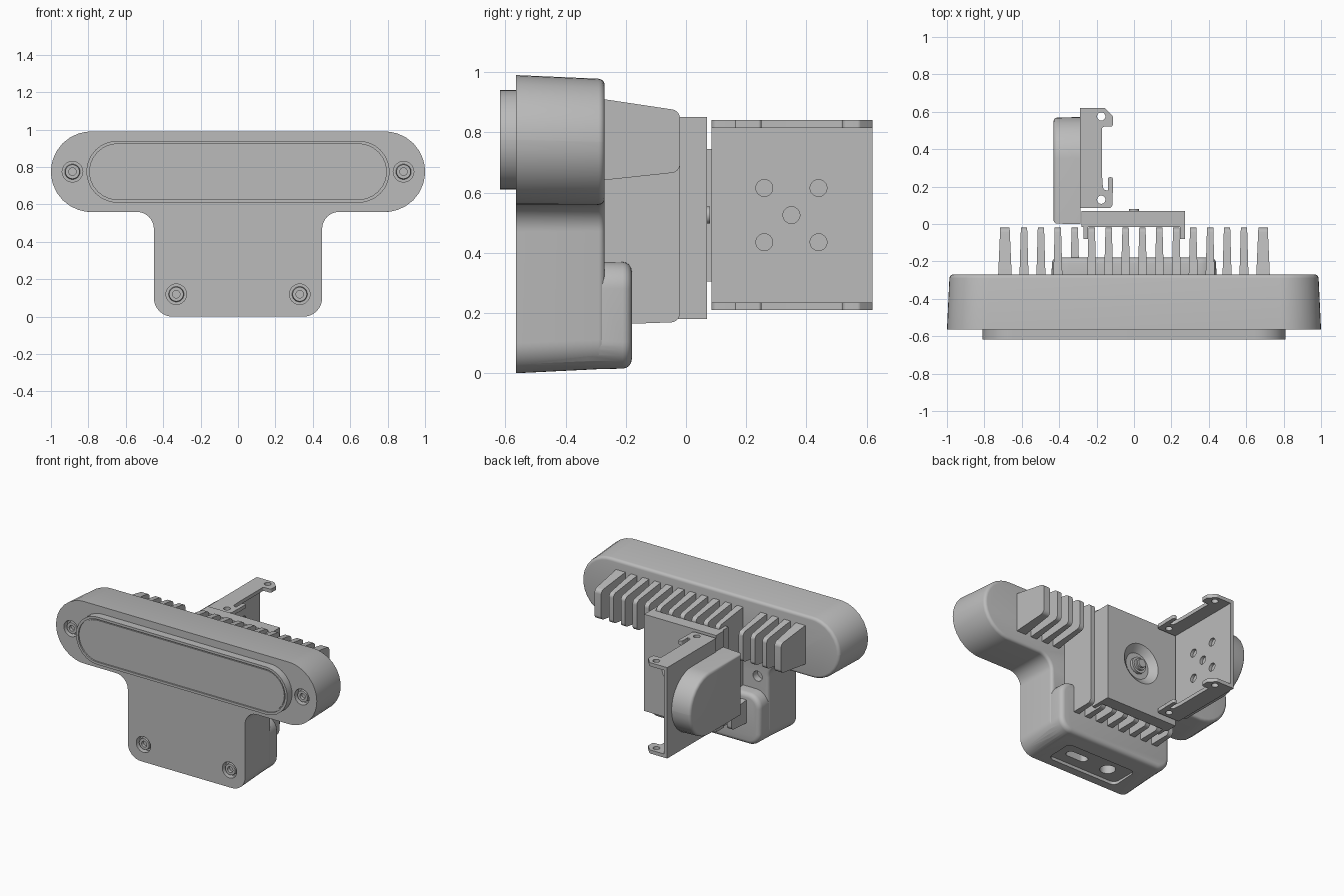
import bpy, bmesh, math
from mathutils import Vector

if "Cube" in bpy.data.objects:
    bpy.data.objects.remove(bpy.data.objects["Cube"])

grey = bpy.data.materials.new("plain_grey")
grey.use_nodes = True
grey.diffuse_color = (0.5, 0.5, 0.5, 1)
grey.node_tree.nodes["Principled BSDF"].inputs["Base Color"].default_value = (0.5, 0.5, 0.5, 1)

AXES = {"x": lambda a, b, d: (d, a, b),
        "y": lambda a, b, d: (a, d, b),
        "z": lambda a, b, d: (a, b, d)}


def rounded(points, steps=8):
    """Outline from (a, b, radius) corners."""
    out = []
    n = len(points)
    for i, (a, b, r) in enumerate(points):
        p = Vector((a, b))
        if r == 0:
            out.append(p)
            continue
        u = (Vector(points[i - 1][:2]) - p).normalized()
        v = (Vector(points[(i + 1) % n][:2]) - p).normalized()
        half = u.angle(v) / 2
        t = r / math.tan(half)
        c = p + (u + v).normalized() * r / math.sin(half)
        s, e = p + u * t - c, p + v * t - c
        out += [c + s.lerp(e, k / steps).normalized() * r for k in range(steps + 1)]
    return out


def rect(a0, a1, b0, b1, r=0.0):
    return [(a0, b0, r), (a1, b0, r), (a1, b1, r), (a0, b1, r)]


def prism(name, points, axis, d0, d1, taper=(1, 1), centre=(0, 0), bevel=0.0):
    """Extrude an outline from d0 to d1, with draft and a rounded d1 edge."""
    bm = bmesh.new()
    outline = rounded(points)
    ends = []
    for d, (sa, sb) in ((d0, (1, 1)), (d1, taper)):
        ends.append([bm.verts.new(AXES[axis](centre[0] + (p.x - centre[0]) * sa,
                                             centre[1] + (p.y - centre[1]) * sb, d))
                     for p in outline])
    n = len(outline)
    bm.faces.new(ends[0])
    cap = bm.faces.new(ends[1])
    for i in range(n):
        j = (i + 1) % n
        bm.faces.new((ends[0][i], ends[0][j], ends[1][j], ends[1][i]))
    bmesh.ops.remove_doubles(bm, verts=bm.verts, dist=0.0005)
    if bevel:
        bmesh.ops.bevel(bm, geom=list(cap.edges), offset=bevel, segments=4,
                        profile=0.5, affect="EDGES", clamp_overlap=True)
    bmesh.ops.recalc_face_normals(bm, faces=bm.faces)
    mesh = bpy.data.meshes.new(name)
    bm.to_mesh(mesh)
    bm.free()
    mesh.materials.append(grey)
    obj = bpy.data.objects.new(name, mesh)
    bpy.context.collection.objects.link(obj)
    return obj


def disc(name, a, b, r, axis, d0, d1, taper=(1, 1)):
    return prism(name, rect(a - r, a + r, b - r, b + r, r), axis, d0, d1, taper, (a, b))


def combine(obj, others, operation="DIFFERENCE"):
    """Apply booleans and remove the helper objects."""
    for o in others:
        m = obj.modifiers.new("bool", "BOOLEAN")
        m.operation, m.object, m.solver = operation, o, "EXACT"
    bpy.context.view_layer.update()
    mesh = bpy.data.meshes.new_from_object(
        obj.evaluated_get(bpy.context.evaluated_depsgraph_get()))
    obj.modifiers.clear()
    obj.data = mesh
    for o in others:
        bpy.data.objects.remove(o)


# T-shaped housing: wide pill on top of a narrower body
FRONT, BACK, STEP = -0.565, -0.27, -0.18
outline = [(-0.45, 0, 0.1), (0.45, 0, 0.1), (0.45, 0.56, 0.09), (1, 0.56, 0.214),
           (1, 0.99, 0.214), (-1, 0.99, 0.214), (-1, 0.56, 0.214), (-0.45, 0.56, 0.09)]
housing = prism("housing", outline, "y", FRONT, BACK, (0.986, 0.972), (0, 0.52), 0.02)
step = prism("lower_step", rect(-0.443, 0.443, 0.012, 0.372, 0.09), "y", -0.4, STEP,
             (0.99, 0.98), (0, 0.2), 0.03)
combine(housing, [step], "UNION")

# Screw wells, connector panel with two ports, rear screw hole
screws = [(sx * x, z) for sx in (-1, 1) for x, z in ((0.885, 0.775), (0.33, 0.12))]
cutters = [disc("cut", x, z, 0.055, "y", FRONT - 0.05, FRONT + 0.04) for x, z in screws]
cutters += [prism("cut", rect(-0.27, 0.27, -0.51, -0.31, 0.04), "z", -0.05, 0.024),
            prism("cut", rect(0.04, 0.2, -0.44, -0.38, 0.029), "z", -0.05, 0.08),
            disc("cut", -0.13, -0.41, 0.05, "z", -0.05, 0.08),
            disc("cut", -0.36, 0.46, 0.035, "y", BACK - 0.05, BACK + 0.05)]
combine(housing, cutters)

for x, z in screws:
    head = disc("screw", x, z, 0.042, "y", FRONT + 0.05, FRONT + 0.008, (0.9, 0.9))
    combine(head, [disc("cut", x, z, 0.02, "y", FRONT - 0.02, FRONT + 0.03)])

# Raised front window with a thin rim
window = prism("front_window", rect(-0.81, 0.81, 0.61, 0.94, 0.164), "y", FRONT + 0.02, -0.618)
combine(window, [prism("cut", rect(-0.793, 0.793, 0.627, 0.923, 0.147), "y", -0.64, -0.608)])
prism("window_pane", rect(-0.785, 0.785, 0.635, 0.915, 0.139), "y", FRONT, -0.614)


# Cooling fins: tall in the middle, short on the sides, thicker at the ends
def fin(x, half, low, top=0.0):
    slope = 0.03 if low > 0.5 else 0.01
    high = top or 0.872
    profile = [(-0.3, low - slope, 0), (-0.02, low, 0.03),
               (-0.02, high, 0.03), (-0.3, high + 0.042, 0)]
    obj = prism("cooling_fin", profile, "x", x - half, x + half)
    for v in obj.data.vertices:
        v.co.x = x + (v.co.x - x) * (1 - 1.2 * (v.co.y + 0.27))


for side in (-1, 1):
    for i in range(8):
        x = side * (0.045 + 0.0905 * i)
        if i == 7:
            fin(side * 0.69, 0.036, 0.668)
        elif i > 3:
            fin(x, 0.024, 0.668)
        elif i == 3 and side < 0:
            fin(x, 0.024, 0.17, 0.3)
        else:
            fin(x, 0.024, 0.17)

# Square mounting box with front-facing side lips and a hub recess
MID = 0.525
box = prism("mount_box", rect(-0.28, 0.272, 0.18, 0.85), "y", -0.015, 0.07)
combine(box, [disc("cut", 0, MID, 0.09, "y", 0.03, 0.09, (1.8, 1.8))])
for x0, x1 in ((-0.27, -0.245), (0.247, 0.272)):
    prism("mount_lip", rect(x0, x1, 0.18, 0.85), "y", -0.08, 0)
for r, end in ((0.055, 0.05), (0.04, 0.065), (0.028, 0.08)):
    disc("hub_shaft", 0, MID, r, "y", 0.01, end)

# Side arm with a round end
arm = [(0, 0.305, 0), (0.572, 0.305, 0.219), (0.572, 0.745, 0.219), (0, 0.745, 0)]
prism("side_arm", arm, "x", -0.285, -0.43, (0.99, 0.98), (0.2, MID), 0.02)

# U-shaped sheet bracket: drilled plate with two eared flanges
plate = prism("bracket_plate", rect(0.085, 0.62, 0.21, 0.84), "x", -0.29, -0.265)
combine(plate, [disc("cut", 0.35 + dy, MID + dz, 0.028, "x", -0.3, -0.25)
                for dy, dz in ((0, 0), (-0.09, -0.09), (-0.09, 0.09), (0.09, -0.09), (0.09, 0.09))])
ears = [(-0.29, 0.085, 0), (-0.115, 0.085, 0.02), (-0.115, 0.18, 0.02), (-0.165, 0.18, 0.02),
        (-0.165, 0.25, 0.01), (-0.17, 0.25, 0), (-0.17, 0.52, 0.01), (-0.112, 0.52, 0.015),
        (-0.112, 0.575, 0.015), (-0.155, 0.62, 0.015), (-0.29, 0.62, 0)]
ears[4:6] = [(-0.17, 0.25, 0.02)]
for z in (0.21, 0.815):
    flange = prism("bracket_flange", ears, "z", z, z + 0.025)
    combine(flange, [disc("cut", -0.175, y, 0.022, "z", z - 0.05, z + 0.07)
                     for y in (0.13, 0.575)])
    prism("flange_tab", rect(-0.14, -0.113, 0.16, 0.25, 0.01), "z", z, z + 0.025)

# Smooth shading with sharp edges kept
for obj in bpy.context.collection.objects:
    if obj.type == "MESH" and grey.name in obj.data.materials:
        for p in obj.data.polygons:
            p.use_smooth = True
        obj.data.set_sharp_from_angle(angle=math.radians(30))
